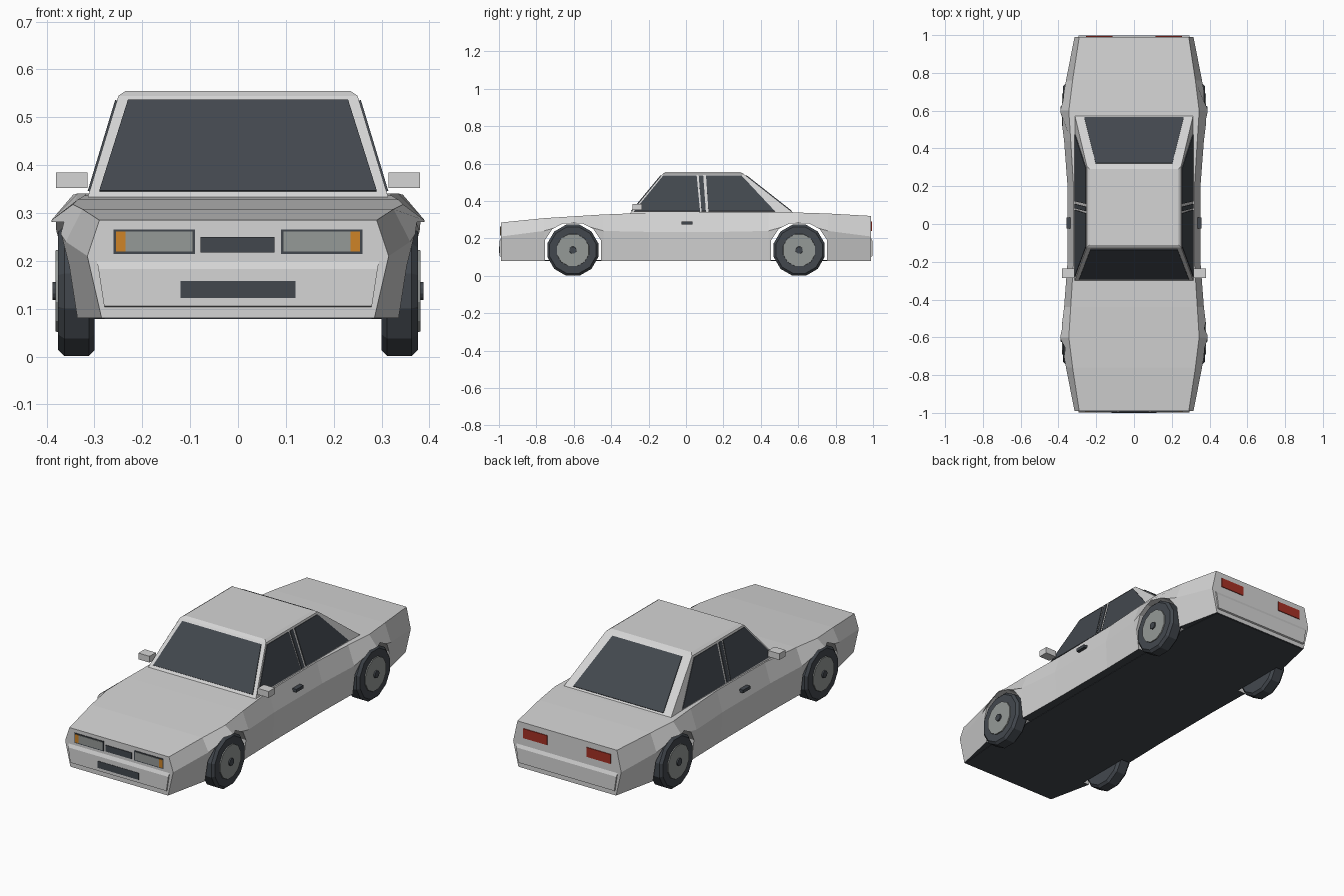
import bpy, bmesh, math
from mathutils import Vector

cube = bpy.data.objects.get("Cube")
if cube:
    bpy.data.objects.remove(cube, do_unlink=True)


def material(name, r, g, b):
    m = bpy.data.materials.new(name)
    m.use_nodes = True
    m.diffuse_color = (r, g, b, 1)
    m.node_tree.nodes["Principled BSDF"].inputs["Base Color"].default_value = (r, g, b, 1)
    return m


PAINT = material("silver paint", 0.66, 0.66, 0.66)
DARK = material("dark glass and rubber", 0.055, 0.064, 0.076)
GREY = material("lamp and wheel grey", 0.3, 0.32, 0.31)
AMBER = material("amber", 0.62, 0.23, 0.02)
RED = material("tail red", 0.38, 0.03, 0.018)


def loft(name, rings, mat):
    """Closed solid through a list of rings with equal point counts."""
    bm = bmesh.new()
    loops = [[bm.verts.new(p) for p in ring] for ring in rings]
    n = len(loops[0])
    for a, b in zip(loops, loops[1:]):
        for i in range(n):
            j = (i + 1) % n
            bm.faces.new((a[i], a[j], b[j], b[i]))
    bm.faces.new(loops[0])
    bm.faces.new(loops[-1])
    bmesh.ops.recalc_face_normals(bm, faces=bm.faces)
    mesh = bpy.data.meshes.new(name)
    bm.to_mesh(mesh)
    bm.free()
    mesh.materials.append(mat)
    obj = bpy.data.objects.new(name, mesh)
    bpy.context.collection.objects.link(obj)
    return obj


def plate(name, pts, direction, mat, thick=0.004):
    """Thin panel lying on a surface, standing out along a direction."""
    d = Vector(direction).normalized()
    return loft(name, [[Vector(p) - d * 0.002 for p in pts],
                       [Vector(p) + d * thick for p in pts]], mat)


def box(name, x0, x1, y0, y1, z0, z1, mat):
    return loft(name, [[(x0, y0, z), (x1, y0, z), (x1, y1, z), (x0, y1, z)]
                       for z in (z0, z1)], mat)


# Body shell: y, deck half width, deck z, shoulder half width, shoulder z, sill half width
FLOOR = 0.08
sections = [
    (-0.99, 0.29, 0.285, 0.315, 0.21, 0.285),
    (-0.76, 0.325, 0.308, 0.36, 0.24, 0.335),
    (-0.6, 0.345, 0.318, 0.39, 0.285, 0.36),
    (-0.44, 0.335, 0.328, 0.37, 0.24, 0.35),
    (-0.2, 0.32, 0.337, 0.352, 0.235, 0.345),
    (0.2, 0.32, 0.341, 0.352, 0.235, 0.345),
    (0.44, 0.335, 0.341, 0.37, 0.24, 0.35),
    (0.6, 0.345, 0.338, 0.39, 0.285, 0.36),
    (0.76, 0.325, 0.333, 0.36, 0.24, 0.335),
    (0.99, 0.29, 0.32, 0.315, 0.21, 0.285),
]
body = loft("body", [[(d, y, zt), (s, y, zs), (w, y, FLOOR),
                      (-w, y, FLOOR), (-s, y, zs), (-d, y, zt)]
                     for y, d, zt, s, zs, w in sections], PAINT)

# Wheel arches cut through the shell
AXLE = 0.605
arch = [(0.15, 0), (0.15, 0.19), (0.11, 0.25), (0.05, 0.281)]
arch += [(-y, z) for y, z in reversed(arch)]
bpy.context.view_layer.objects.active = body
for side in (-1, 1):
    cutter = loft("arch_cutter", [[(x, side * AXLE + y, z) for y, z in arch]
                                  for x in (-0.6, 0.6)], PAINT)
    cutter.hide_render = True
    mod = body.modifiers.new("arch", 'BOOLEAN')
    mod.operation = 'DIFFERENCE'
    mod.solver = 'EXACT'
    mod.object = cutter
    bpy.ops.object.modifier_apply(modifier=mod.name)
    bpy.data.objects.remove(cutter, do_unlink=True)

# Underside is dark
body.data.materials.clear()
body.data.materials.append(PAINT)
body.data.materials.append(DARK)
for f in body.data.polygons:
    f.material_index = int(f.normal.z < -0.9 and f.center.z < FLOOR + 0.01)
outline = [(0.28, -0.985), (0.3, -0.76), (0.3, 0.76), (0.28, 0.985)]
outline += [(-x, y) for x, y in reversed(outline)]
loft("floor_pan", [[(x, y, z) for x, y in outline] for z in (0.078, 0.084)], DARK)

# Cabin
Z0, Z1 = 0.333, 0.545
W0, W1 = 0.314, 0.25
FRONT0, FRONT1, REAR0, REAR1 = -0.3, -0.125, 0.578, 0.308


def rect(w, y0, y1, z):
    return [(-w, y0, z), (w, y0, z), (w, y1, z), (-w, y1, z)]


loft("cabin", [rect(W0, FRONT0, REAR0, Z0), rect(W1, FRONT1, REAR1, Z1),
               rect(0.235, -0.11, 0.29, 0.555)], PAINT)


def slope(a, b, z):
    return a + (b - a) * (z - Z0) / (Z1 - Z0)


# Windscreen and rear window
LOW, HIGH = 0.345, 0.535
for name, y0, y1, w0, w1 in (("windscreen", FRONT0, FRONT1, 0.29, 0.23),
                             ("rear_window", REAR0, REAR1, 0.263, 0.203)):
    pts = [(x, slope(y0, y1, z), z) for x, z in
           ((-w0, LOW), (w0, LOW), (w1, HIGH), (-w1, HIGH))]
    out = -1 if y0 < 0 else 1
    plate(name, pts, (0, out * (Z1 - Z0), abs(y1 - y0)), DARK)

# Side windows: front low, rear low, rear high, front high
side_glass = {
    "front_side_window": (-0.277, 0.075, 0.057, -0.122),
    "door_pillar_trim": (0.083, 0.106, 0.092, 0.068),
    "rear_side_window": (0.12, 0.475, 0.297, 0.107),
}

# Wheel parts: x and radius of each ring
wheel_parts = {
    "tire": (DARK, [(0.3, 0.128), (0.312, 0.141), (0.363, 0.141), (0.376, 0.128)]),
    "wheel_disc": (GREY, [(0.37, 0.09), (0.381, 0.088)]),
    "wheel_hub": (DARK, [(0.375, 0.02), (0.388, 0.019)]),
}
SIDES = 12
angles = [2 * math.pi * (i + 0.5) / SIDES for i in range(SIDES)]

for s, label in ((1, "left"), (-1, "right")):
    for name, ys in side_glass.items():
        pts = [(s * slope(W0, W1, z), y, z) for y, z in zip(ys, (LOW, LOW, HIGH, HIGH))]
        plate(f"{label}_{name}", pts, (s * (Z1 - Z0), 0, W0 - W1), DARK)

    for y, end in ((-AXLE, "front"), (AXLE, "rear")):
        for name, (mat, prof) in wheel_parts.items():
            loft(f"{label}_{end}_{name}",
                 [[(s * x, y + r * math.sin(a), 0.137 + r * math.cos(a)) for a in angles]
                  for x, r in prof], mat)

    # Mirror and door handle
    box(f"{label}_mirror", s * 0.315, s * 0.38, -0.287, -0.235, 0.352, 0.385, PAINT)
    box(f"{label}_door_handle", s * 0.335, s * 0.358, -0.025, 0.035, 0.274, 0.29, DARK)

    # Lamps
    box(f"{label}_headlamp_frame", s * 0.09, s * 0.26, -0.993, -0.985, 0.214, 0.266, DARK)
    box(f"{label}_headlamp", s * 0.095, s * 0.235, -0.995, -0.987, 0.219, 0.261, GREY)
    box(f"{label}_indicator", s * 0.235, s * 0.255, -0.995, -0.987, 0.219, 0.261, AMBER)
    box(f"{label}_tail_lamp", s * 0.115, s * 0.255, 0.986, 0.994, 0.24, 0.29, RED)

# Grille and lower intake
box("grille", -0.078, 0.076, -0.994, -0.985, 0.217, 0.25, DARK)
box("lower_intake", -0.12, 0.12, -1.0, -0.99, 0.122, 0.158, DARK)

# Bumpers with a sloped upper ledge
for s, name in ((-1, "front_bumper"), (1, "rear_bumper")):
    loft(name, [[(x * w, s * y, z) for x, y in
                 ((-1, 0.975), (1, 0.975), (1, out), (-1, out))]
                for w, out, z in ((0.278, 0.99, 0.103), (0.28, 0.998, 0.106),
                                  (0.292, 0.998, 0.183), (0.295, 0.99, 0.2))], PAINT)
